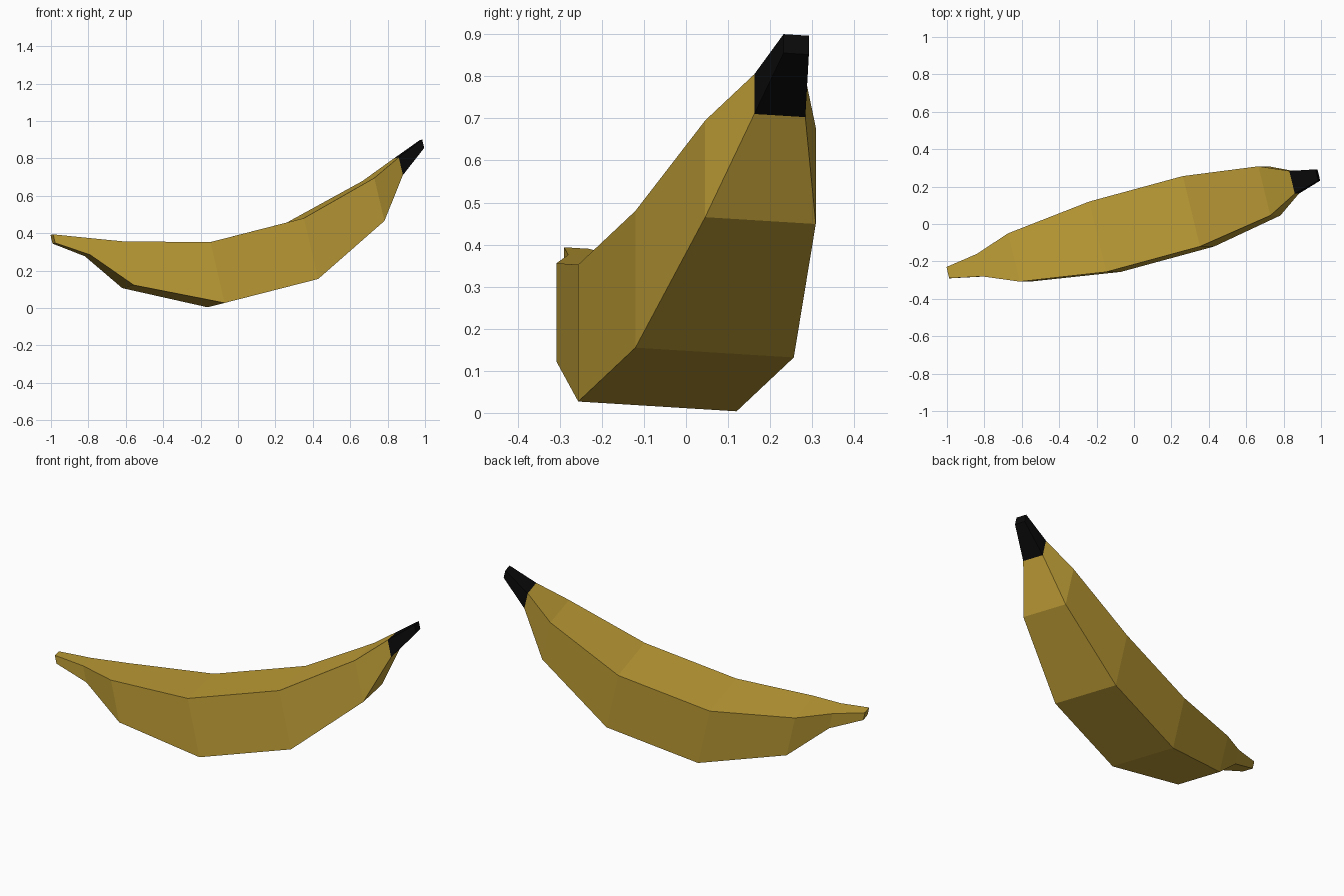
import bpy, bmesh
from mathutils import Vector

if "Cube" in bpy.data.objects:
    bpy.data.objects.remove(bpy.data.objects["Cube"])


def material(name, rgb):
    m = bpy.data.materials.new(name)
    m.diffuse_color = (*rgb, 1)
    m.use_nodes = True
    m.node_tree.nodes["Principled BSDF"].inputs["Base Color"].default_value = m.diffuse_color
    return m


yellow = material("banana yellow", (0.52, 0.34, 0.037))
black = material("stem black", (0.003, 0.003, 0.003))

# Shared orientation of every rectangular cross-section
WIDE = Vector((0.235, -0.97, 0.06)).normalized()
TALL = Vector((-0.228, 0, 0.974)).normalized()

# Spine: centre x, y, z, width, height, from blossom tip to stem end
SPINE = [
    (-0.990, -0.260, 0.369, 0.062, 0.047),
    (-0.815, -0.220, 0.326, 0.124, 0.094),
    (-0.615, -0.179, 0.231, 0.266, 0.240),
    (-0.155, -0.068, 0.178, 0.388, 0.334),
    (0.345, 0.068, 0.306, 0.388, 0.334),
    (0.724, 0.177, 0.572, 0.271, 0.236),
    (0.856, 0.223, 0.754, 0.125, 0.097),
    (0.983, 0.262, 0.876, 0.062, 0.046),
]


def loft(name, stations, mat):
    """Skin a chain of rectangular rings and cap both ends."""
    bm = bmesh.new()
    rings = []
    for x, y, z, w, h in stations:
        c = Vector((x, y, z))
        rings.append([bm.verts.new(c + WIDE * (w / 2 * a) + TALL * (h / 2 * b))
                      for a, b in ((1, 1), (-1, 1), (-1, -1), (1, -1))])
    for r, s in zip(rings, rings[1:]):
        for i in range(4):
            j = (i + 1) % 4
            bm.faces.new((r[i], r[j], s[j], s[i]))
    bm.faces.new(rings[0])
    bm.faces.new(rings[-1])
    bmesh.ops.recalc_face_normals(bm, faces=bm.faces)
    me = bpy.data.meshes.new(name)
    bm.to_mesh(me)
    bm.free()
    me.materials.append(mat)
    ob = bpy.data.objects.new(name, me)
    bpy.context.collection.objects.link(ob)
    return ob


# Curved peel and the dark stem, one skin split by colour
banana = loft("banana", SPINE, yellow)
banana.data.materials.append(black)
stem_start = SPINE[-2][0] + 0.01
for face in banana.data.polygons:
    if face.center.x > stem_start:
        face.material_index = 1
